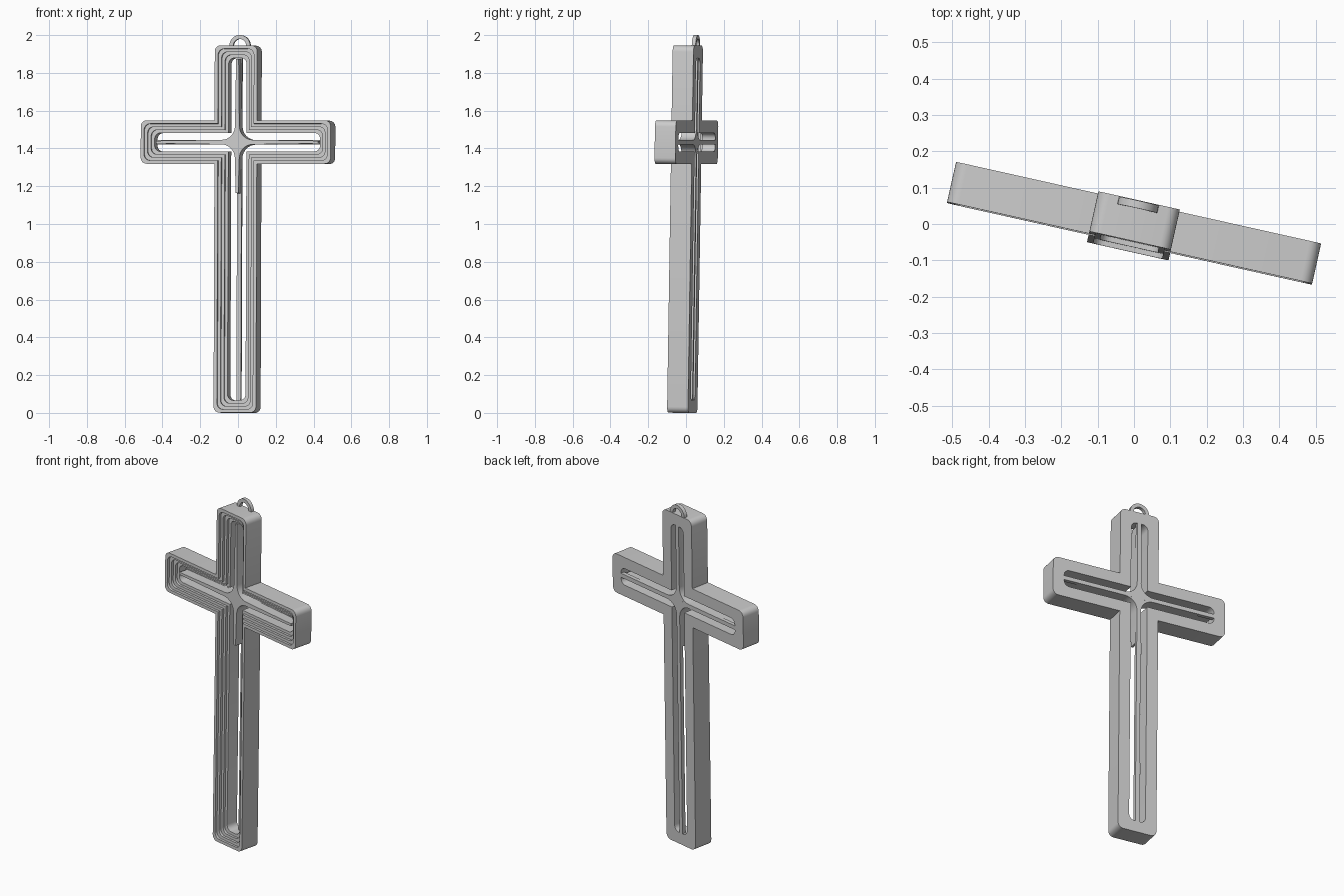
import bpy, bmesh, math
from mathutils import Matrix

if "Cube" in bpy.data.objects:
    bpy.data.objects.remove(bpy.data.objects["Cube"])

# Whole cross is leaned slightly back and turned about z; local origin = crossing point
PLACE = (Matrix.Translation((0, 0.002, 1.433))
         @ Matrix.Rotation(math.radians(-12.6), 4, 'Z')
         @ Matrix.Rotation(-0.0158, 4, 'X'))
HALF, ARM, TOP, BOTTOM = 0.115, 0.515, 0.512, 1.433   # half bar width, reaches
FRONT, BACK = -0.0565, 0.0565


def finish(name, bm):
    bmesh.ops.recalc_face_normals(bm, faces=bm.faces)
    bm.transform(PLACE)
    me = bpy.data.meshes.new(name)
    bm.to_mesh(me)
    bm.free()
    ob = bpy.data.objects.new(name, me)
    bpy.context.collection.objects.link(ob)
    bpy.context.view_layer.objects.active = ob
    ob.select_set(True)
    bpy.ops.object.shade_smooth_by_angle(angle=math.radians(30))
    ob.select_set(False)


def prism(name, pts, y0, y1):
    """Extrude an (x, z) outline from y0 to y1."""
    bm = bmesh.new()
    rings = [[bm.verts.new((x, y, z)) for x, z in pts] for y in (y0, y1)]
    bm.faces.new(rings[0])
    bm.faces.new(rings[1][::-1])
    n = len(pts)
    for k in range(n):
        m = (k + 1) % n
        bm.faces.new((rings[0][k], rings[0][m], rings[1][m], rings[1][k]))
    finish(name, bm)


def cross_outline(inset, r=0.032, seg=6):
    """Cross outline, counter-clockwise, rounded bar ends and sharp crotches."""
    pts = []
    for k, reach in enumerate((ARM, TOP, ARM, BOTTOM)):
        a, w, e = k * math.pi / 2, HALF - inset, reach - inset
        bar = []
        for cz, start in ((-w + r, -math.pi / 2), (w - r, 0)):
            for s in range(seg + 1):
                t = start + s * math.pi / 2 / seg
                bar.append((e - r + r * math.cos(t), cz + r * math.sin(t)))
        bar.append((w, w))
        pts += [(x * math.cos(a) - z * math.sin(a),
                 x * math.sin(a) + z * math.cos(a)) for x, z in bar]
    return pts


# Frame: stepped profile (inset, y) swept round the cross outline
D = 0.014
profile = [(0, BACK), (0, FRONT)]
for k, inset in enumerate((0.018, 0.034, 0.050)):
    profile += [(inset, FRONT + k * D), (inset, FRONT + (k + 1) * D)]
profile += [(0.066, FRONT + 3 * D), (0.066, BACK)]
bm = bmesh.new()
rings = [[bm.verts.new((x, y, z)) for x, z in cross_outline(i)] for i, y in profile]
for a, b in zip(rings, rings[1:] + rings[:1]):
    for k in range(len(a)):
        m = (k + 1) % len(a)
        bm.faces.new((a[k], a[m], b[m], b[k]))
finish("stepped_frame", bm)


# Thin ribs down the middle of the slots
def bar(name, x0, x1, z0, z1):
    prism(name, [(x0, z0), (x1, z0), (x1, z1), (x0, z1)], BACK - 0.022, BACK)


R = 0.012
bar("upright_rib_upper", -R, R, 0.02, TOP - 0.06)
bar("upright_rib_lower", -R, R, -BOTTOM + 0.06, -0.02)
bar("arm_rib_left", -ARM + 0.06, -0.02, -R, R)
bar("arm_rib_right", 0.02, ARM - 0.06, -R, R)

# Four-pointed star with concave sides and tapering spikes
star = []
for k, length in enumerate((0.44, 0.44, 0.44, 0.27)):
    a = k * math.pi / 2
    nxt = 0.085
    side = [(length, -0.007), (length, 0.007)]
    for s in range(9):
        t = -math.pi / 2 - s * math.pi / 2 / 8
        side.append((nxt + 0.073 * math.cos(t), nxt + 0.073 * math.sin(t)))
    star += [(x * math.cos(a) - z * math.sin(a),
              x * math.sin(a) + z * math.cos(a)) for x, z in side]
prism("centre_star", star, FRONT + 0.035, BACK - 0.0002)

# Hanging loop on the top end, near the back
arch = []
for rad, order in ((0.056, range(17)), (0.035, range(16, -1, -1))):
    row = [(rad * math.cos(math.pi * s / 16),
            TOP + rad * math.sin(math.pi * s / 16)) for s in order]
    foot = TOP - 0.01
    arch += [(row[0][0], foot)] + row + [(row[-1][0], foot)]
prism("hanging_loop", arch, BACK - 0.023, BACK - 0.002)
